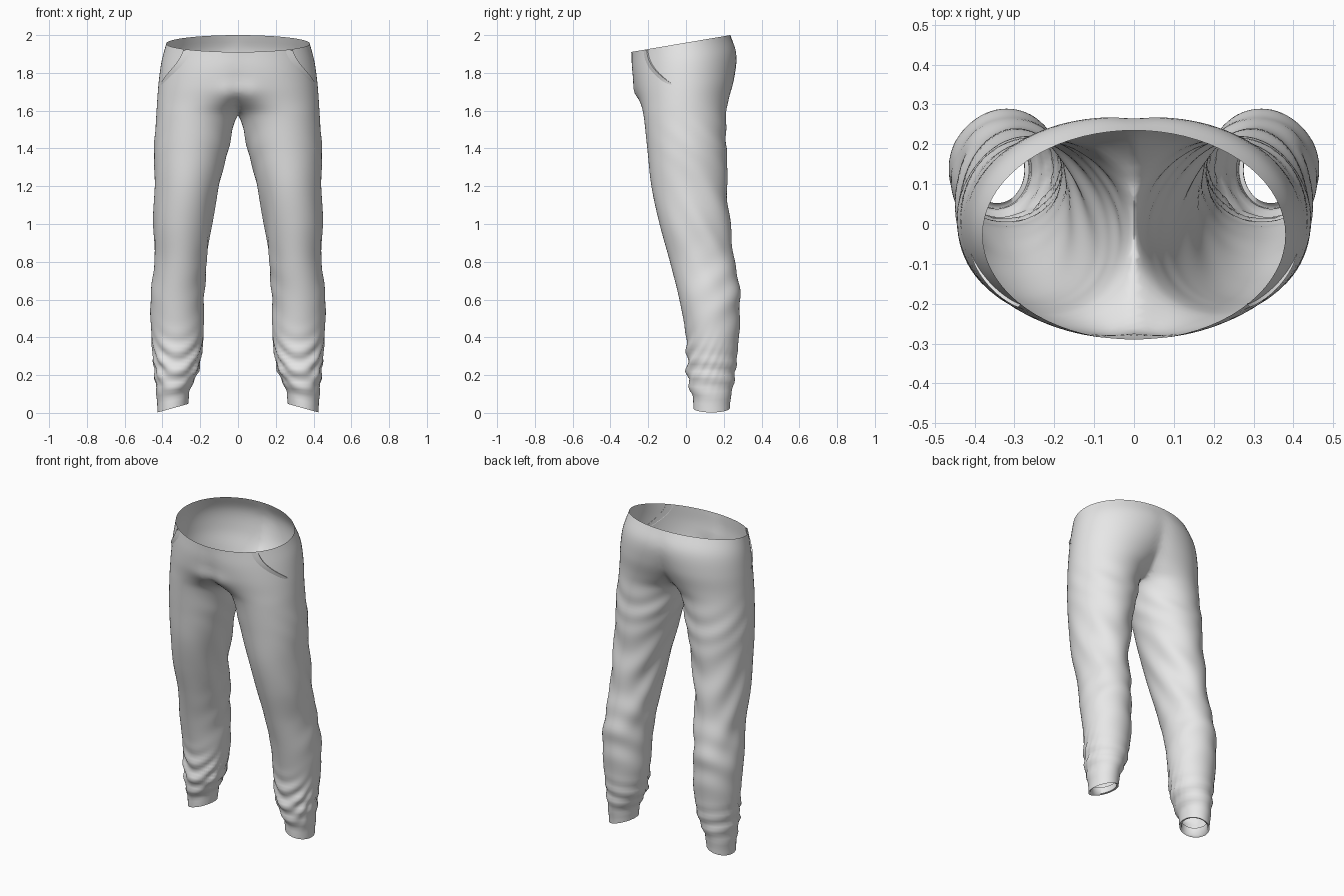
import bpy, bmesh, math
from mathutils import Vector

if "Cube" in bpy.data.objects:
    bpy.data.objects.remove(bpy.data.objects["Cube"], do_unlink=True)

SEGMENTS, RINGS = 72, 100
TOP, BOTTOM = 1.96, 0.025

# Leg sections: height, outer x, inner x, front y, back y.
# Above the crotch the inner side passes the centre plane, so the legs join.
SECTIONS = [
    (0.0, .425, .265, .04, .23),
    (.09, .43, .258, .035, .238),
    (.14, .435, .245, .015, .25),
    (.22, .443, .21, .006, .262),
    (.4, .458, .183, 0, .28),
    (.6, .463, .18, -.035, .286),
    (.8, .443, .165, -.085, .262),
    (1.0, .447, .14, -.14, .23),
    (1.2, .442, .1, -.183, .22),
    (1.4, .444, .05, -.205, .215),
    (1.58, .432, 0, -.225, .212),
    (1.65, .428, -.08, -.24, .225),
    (1.75, .42, -.2, -.265, .255),
    (1.86, .405, -.32, -.285, .267),
    (1.96, .38, -.38, -.29, .235),
]

fabric = bpy.data.materials.new("grey fabric")
fabric.use_nodes = True
GREY = (.8, .8, .8, 1)
fabric.diffuse_color = GREY
fabric.node_tree.nodes["Principled BSDF"].inputs["Base Color"].default_value = GREY


def section(z):
    """Smoothly interpolated section at height z."""
    last = len(SECTIONS) - 1
    i = max(k for k in range(last) if SECTIONS[k][0] <= z or k == 0)
    a, b = SECTIONS[i], SECTIONS[i + 1]
    before, after = SECTIONS[max(i - 1, 0)], SECTIONS[min(i + 2, last)]
    h = b[0] - a[0]
    t = (z - a[0]) / h
    values = []
    for k in range(1, len(a)):
        ma = (b[k] - before[k]) / (b[0] - before[0]) * h
        mb = (after[k] - a[k]) / (after[0] - a[0]) * h
        values.append((2*t**3 - 3*t**2 + 1) * a[k] + (t**3 - 2*t**2 + t) * ma
                      + (3*t**2 - 2*t**3) * b[k] + (t**3 - t**2) * mb)
    return values


def bump(value, centre, width):
    return math.exp(-((value - centre) / width) ** 2)


def step(value):
    t = min(max(value, 0), 1)
    return t * t * (3 - 2 * t)


def folds(angle, y, z):
    """Outward offset of the cloth folds."""
    front = math.atan2(math.cos(angle), -math.sin(angle))
    # sagging folds above the cuff
    sag = z - .09 * front ** 2
    d = .011 * math.sin(sag * 62) * bump(z, .27, .11) * bump(front, 0, 1.3)
    d += .005 * math.sin(z * 75 + angle) * bump(z, .2, .1)
    # long diagonal folds on the outside and back of the thigh and knee
    back = .5 + .5 * math.sin(angle - .2)
    d += .008 * math.sin((z + 1.6 * y) * 24) * bump(z, 1, .28) * back
    d += .005 * math.sin((z - .8 * y) * 34) * bump(z, .62, .2) * back
    # creases below the seat
    d += .004 * math.sin((z + .9 * y) * 45) * bump(z, 1.42, .12) * back
    return d


def cloth_point(angle, level, offset=0):
    """Point of the left half of the trousers."""
    outer, inner, front, back = section(level)
    cx, cy = (outer + inner) / 2, (front + back) / 2
    c, s = math.cos(angle), math.sin(angle)
    d = offset + folds(angle, cy + s * (back - front) / 2, level)
    x = cx + c * ((outer - inner) / 2 + d)
    y = cy + s * ((back - front) / 2 + d)
    # soft fullness at the centre front
    if s < 0:
        y -= .035 * bump(x, 0, .11) * bump(level, 1.7, .08)
    # sloping waist and cuff openings
    z = level + .17 * step((level - 1.55) / .4) * y
    z -= .29 * (x - cx) * (1 - step(level / .2))
    return Vector((x, y, z))


def mirror_half(bm):
    """Copy the left half to the right and weld the centre."""
    copy = bmesh.ops.duplicate(bm, geom=bm.verts[:] + bm.edges[:] + bm.faces[:])["geom"]
    for v in copy:
        if isinstance(v, bmesh.types.BMVert):
            v.co.x = -v.co.x
    bmesh.ops.reverse_faces(bm, faces=[f for f in copy if isinstance(f, bmesh.types.BMFace)])
    bmesh.ops.remove_doubles(bm, verts=bm.verts, dist=.002)


def finish(bm, name, angle):
    mesh = bpy.data.meshes.new(name)
    bm.to_mesh(mesh)
    bm.free()
    mesh.materials.append(fabric)
    obj = bpy.data.objects.new(name, mesh)
    bpy.context.collection.objects.link(obj)
    bpy.ops.object.select_all(action="DESELECT")
    obj.select_set(True)
    bpy.context.view_layer.objects.active = obj
    bpy.ops.object.shade_smooth_by_angle(angle=math.radians(angle))
    return obj


# Trousers: a tube per leg, cut at the centre plane and mirrored.
# The first rings are the hem turned inside the cuff.
levels = [(BOTTOM + .05, -.014), (BOTTOM + .005, -.012)]
levels += [(BOTTOM + (TOP - BOTTOM) * i / RINGS, 0) for i in range(RINGS + 1)]
bm = bmesh.new()
rings = [[bm.verts.new(cloth_point(math.tau * k / SEGMENTS, z, off))
          for k in range(SEGMENTS)] for z, off in levels]
for low, high in zip(rings, rings[1:]):
    for k in range(SEGMENTS):
        n = (k + 1) % SEGMENTS
        bm.faces.new((low[k], low[n], high[n], high[k]))
bmesh.ops.bisect_plane(bm, geom=bm.verts[:] + bm.edges[:] + bm.faces[:], dist=.001,
                       plane_co=(0, 0, 0), plane_no=(1, 0, 0), clear_inner=True)
mirror_half(bm)
# soften the seam at the centre
for i in range(5):
    seam = [v for v in bm.verts if abs(v.co.x) < .05 and v.co.z > 1.5 and not v.is_boundary]
    bmesh.ops.smooth_vert(bm, verts=seam, factor=.5, use_axis_x=True,
                          use_axis_y=True, use_axis_z=True)
finish(bm, "trousers", 75)

# Pocket openings: a thin lip that rises gently and ends in a sharp edge.
bm = bmesh.new()
STEPS = 20
rows = []
for i in range(STEPS + 1):
    t = i / STEPS
    angle = math.radians(-42 + 27 * t ** 1.7)
    level = TOP - .005 - .21 * t ** .85
    height = .009 * (1 - t ** 4)
    rows.append([bm.verts.new(cloth_point(angle + a, level, o)) for a, o in
                 ((-.13, -.001), (-.04, height * .7), (0, height), (.005, -.003))])
for upper, lower in zip(rows, rows[1:]):
    for k in range(len(upper) - 1):
        bm.faces.new((lower[k], lower[k + 1], upper[k + 1], upper[k]))
mirror_half(bm)
finish(bm, "pocket_lips", 40)
